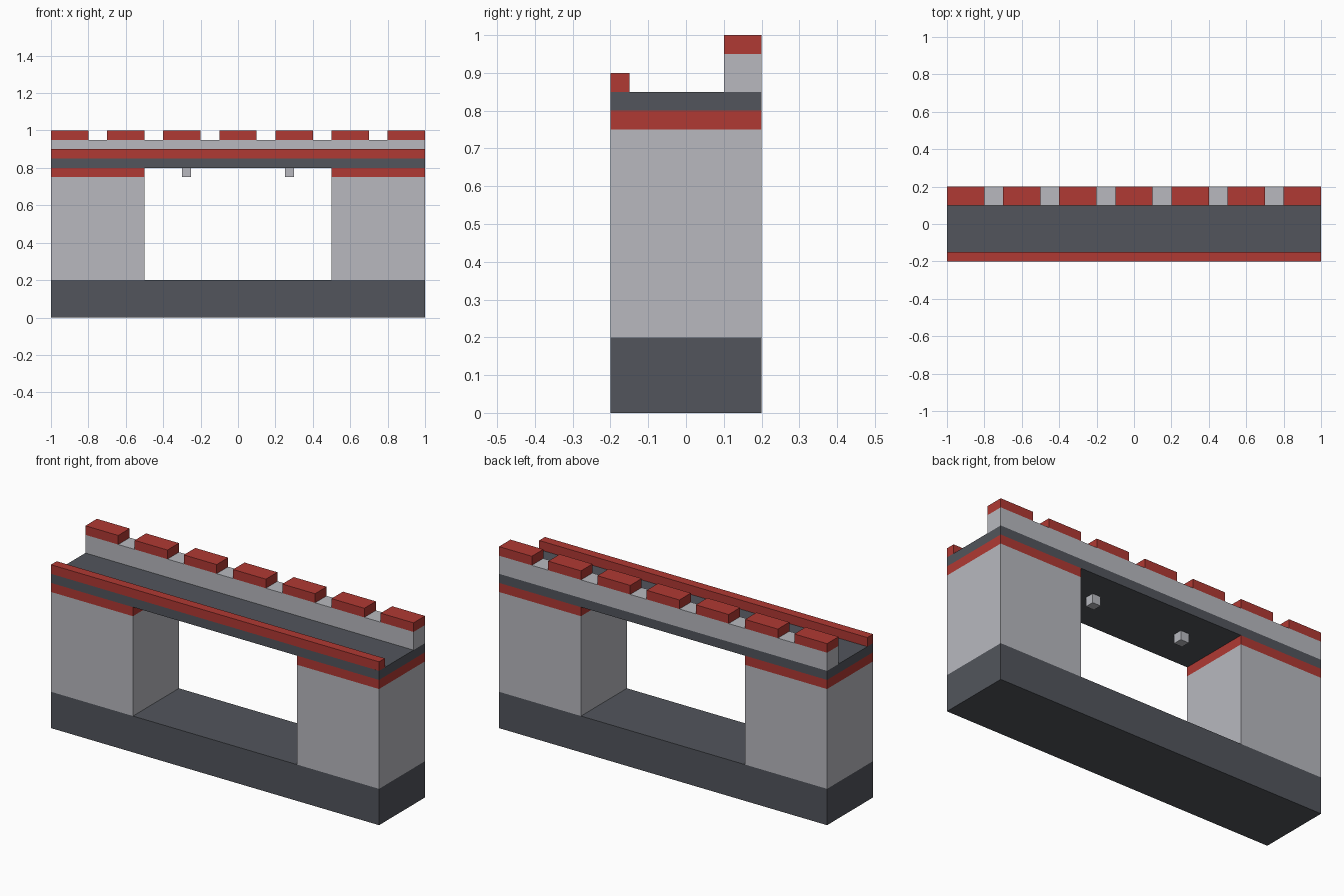
import bpy
import bmesh
from mathutils import Matrix, Vector

default = bpy.data.objects.get("Cube")
if default:
    bpy.data.objects.remove(default, do_unlink=True)


def material(name, colour):
    mat = bpy.data.materials.new(name)
    mat.use_nodes = True
    mat.diffuse_color = (*colour, 1)
    mat.node_tree.nodes["Principled BSDF"].inputs["Base Color"].default_value = (*colour, 1)
    return mat


dark = material("dark slate", (0.084, 0.091, 0.107))
grey = material("light grey", (0.479, 0.485, 0.521))
red = material("brick red", (0.434, 0.041, 0.033))


def box(name, mat, x, y, z):
    """Box spanning the given (low, high) ranges."""
    spans = (x, y, z)
    centre = Vector([(lo + hi) / 2 for lo, hi in spans])
    size = [hi - lo for lo, hi in spans]
    bm = bmesh.new()
    bmesh.ops.create_cube(bm, size=1, matrix=Matrix.Diagonal((*size, 1)))
    mesh = bpy.data.meshes.new(name)
    bm.to_mesh(mesh)
    bm.free()
    mesh.materials.append(mat)
    obj = bpy.data.objects.new(name, mesh)
    obj.location = centre
    bpy.context.collection.objects.link(obj)
    return obj


full = (-1, 1)
depth = (-0.2, 0.2)

# Foundation and deck
box("base", dark, full, depth, (0, 0.2))
box("deck", dark, full, depth, (0.8, 0.85))

# Pillars with red caps, and the small lamps under the deck
for side, sign in (("left", 1), ("right", -1)):
    pillar_x = sorted((sign * 0.5, sign))
    lamp_x = sorted((sign * 0.25, sign * 0.3))
    box(side + "_pillar", grey, pillar_x, depth, (0.2, 0.75))
    box(side + "_pillar_cap", red, pillar_x, depth, (0.75, 0.8))
    box(side + "_lamp", grey, lamp_x, (0, 0.05), (0.75, 0.8))

# Low front rail and taller back parapet
box("front_rail", red, full, (-0.2, -0.15), (0.85, 0.9))
box("back_parapet", grey, full, (0.1, 0.2), (0.85, 0.95))

# Battlements along the parapet
for i in range(7):
    start = -1 + 0.3 * i
    box(f"battlement_{i + 1}", red, (start, start + 0.2), (0.1, 0.2), (0.95, 1))
